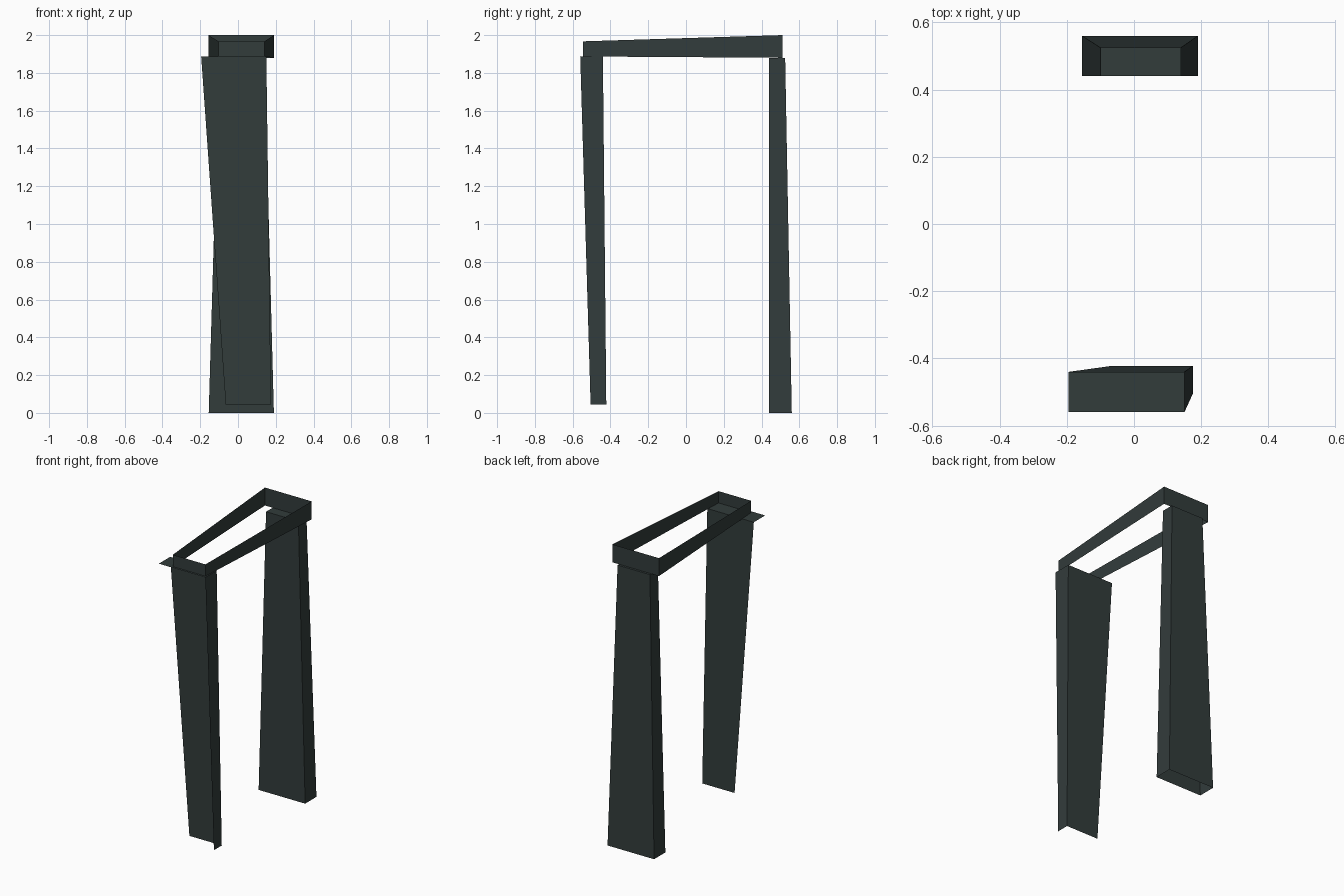
import bpy, bmesh

if "Cube" in bpy.data.objects:
    bpy.data.objects.remove(bpy.data.objects["Cube"])

slate = bpy.data.materials.new("dark slate")
slate.diffuse_color = (0.032, 0.045, 0.044, 1)
slate.use_nodes = True
slate.node_tree.nodes["Principled BSDF"].inputs["Base Color"].default_value = slate.diffuse_color


def rect(x0, x1, y0, y1, z0, z1=None):
    """Corner loop; z0 on the front edge, z1 on the back edge."""
    z1 = z0 if z1 is None else z1
    return [(x0, y0, z0), (x1, y0, z0), (x1, y1, z1), (x0, y1, z1)]


def shell(name, bottom, top, walls, cap):
    """Open sheet shell. Walls: 0 front, 1 right, 2 back, 3 left."""
    bm = bmesh.new()
    b = [bm.verts.new(p) for p in bottom]
    t = [bm.verts.new(p) for p in top]
    for i in walls:
        j = (i + 1) % 4
        bm.faces.new((b[i], b[j], t[j], t[i]))
    if cap:
        bm.faces.new(t)
    bmesh.ops.delete(bm, geom=[v for v in bm.verts if not v.link_faces],
                     context='VERTS')
    mesh = bpy.data.meshes.new(name)
    bm.to_mesh(mesh)
    bm.free()
    mesh.materials.append(slate)
    obj = bpy.data.objects.new(name, mesh)
    bpy.context.collection.objects.link(obj)


# Rear post: four tapered walls with a closed top
shell("rear_post",
      rect(-0.155, 0.19, 0.44, 0.56, 0.0),
      rect(-0.10, 0.14, 0.44, 0.525, 1.88), (0, 1, 2, 3), True)

# Front post: only inner and right walls, with an overhanging top plate
shell("front_post",
      rect(-0.065, 0.175, -0.505, -0.422, 0.045),
      rect(-0.195, 0.15, -0.56, -0.44, 1.888), (1, 2), True)

# Top band: four upright walls, open above and below
shell("top_band",
      rect(-0.102, 0.14, -0.545, 0.51, 1.887, 1.88),
      rect(-0.102, 0.14, -0.545, 0.51, 1.967, 2.0)[:2]
      + [(0.19, 0.51, 2.0), (-0.157, 0.51, 2.0)], (0, 1, 2, 3), False)
band = bpy.data.objects["top_band"].data
for v in band.vertices:  # the band widens toward the rear
    if v.co.y > 0:
        v.co.x = 0.19 if v.co.x > 0 else -0.157
